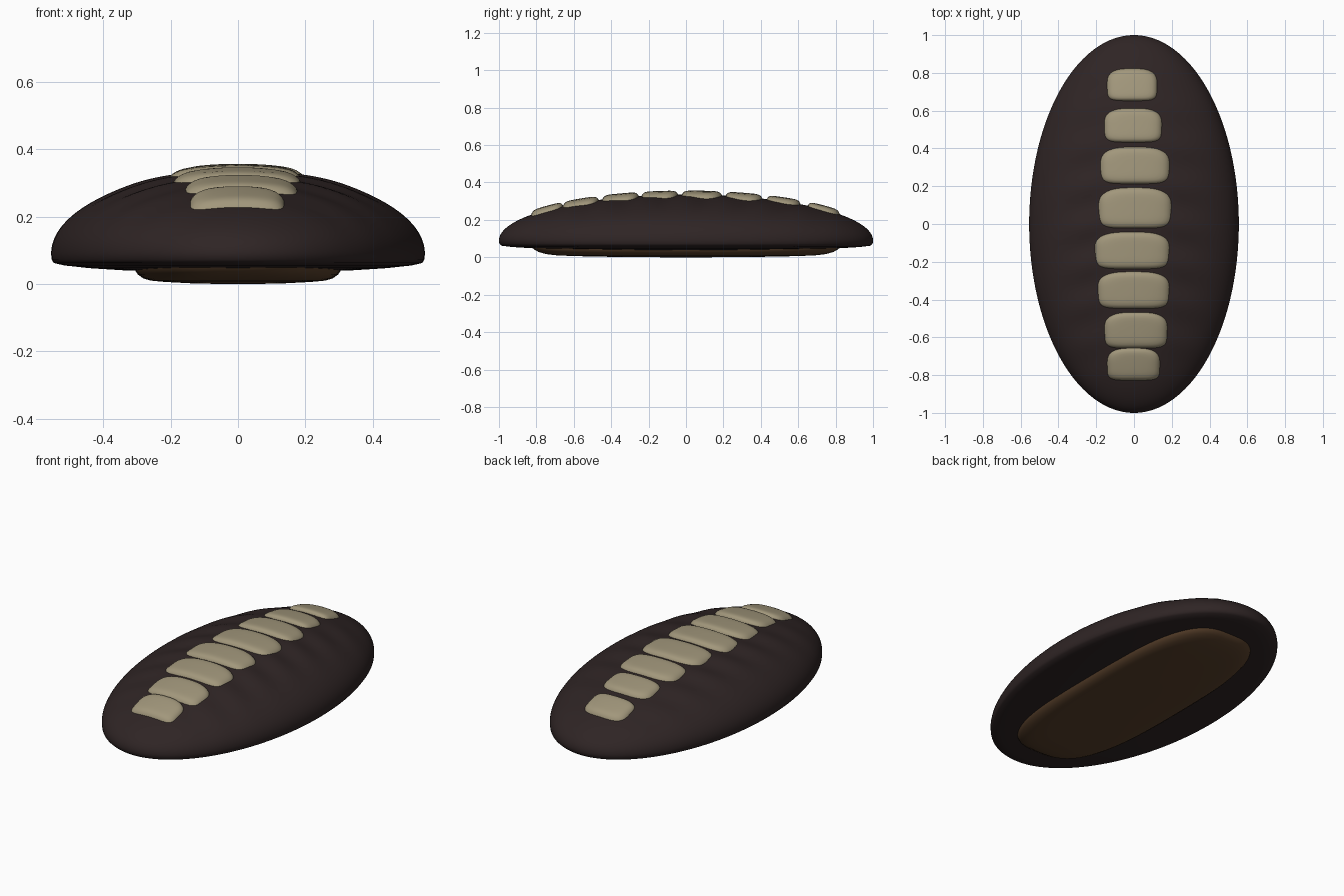
import bpy, bmesh, math

if "Cube" in bpy.data.objects:
    bpy.data.objects.remove(bpy.data.objects["Cube"], do_unlink=True)

HALF_X, HALF_Y = 0.555, 1.0
RIM_Z, RISE = 0.09, 0.245


def material(name, rgb):
    mat = bpy.data.materials.new(name)
    mat.use_nodes = True
    mat.diffuse_color = (*rgb, 1)
    mat.node_tree.nodes["Principled BSDF"].inputs["Base Color"].default_value = (*rgb, 1)
    return mat


dark = material("dark brown shell", (0.028, 0.018, 0.018))
cream = material("cream pad", (0.36, 0.31, 0.2))
brown = material("brown base", (0.1, 0.052, 0.024))

# Pads: front y, back y, left-hand x, right-hand x
PADS = [
    (-0.83, -0.655, -0.145, 0.14),
    (-0.66, -0.465, -0.16, 0.18),
    (-0.45, -0.25, -0.195, 0.19),
    (-0.24, -0.04, -0.21, 0.19),
    (-0.025, 0.195, -0.19, 0.2),
    (0.21, 0.41, -0.18, 0.19),
    (0.43, 0.615, -0.16, 0.15),
    (0.65, 0.825, -0.145, 0.125),
]


def dome_z(x, y):
    r2 = (x / HALF_X) ** 2 + (y / HALF_Y) ** 2
    return RIM_Z + RISE * math.sqrt(max(0.0, 1 - r2))


def wrinkle(x, y):
    """Soft sideways folds that spread from the row of pads."""
    spread = math.exp(-((abs(x) - 0.25) / 0.13) ** 2)
    fade = max(0.0, 1 - (y / 0.9) ** 2)
    return 0.006 * spread * fade * math.sin(2 * math.pi * (y + 0.25 * abs(x)) / 0.21)


def superellipse(a, n):
    c, s = math.cos(a), math.sin(a)
    return (math.copysign(abs(c) ** (2 / n), c), math.copysign(abs(s) ** (2 / n), s))


def ring_mesh(name, rings, mat, cap_start=False, cap_end=False):
    """Skin a list of closed rings; each cap is a fan to the ring centre."""
    bm = bmesh.new()
    loops = [[bm.verts.new(p) for p in ring] for ring in rings]
    count = len(loops[0])
    for a, b in zip(loops, loops[1:]):
        for i in range(count):
            j = (i + 1) % count
            bm.faces.new((a[i], a[j], b[j], b[i]))
    for use, loop in ((cap_start, loops[0]), (cap_end, loops[-1])):
        if use:
            bm.faces.new(loop)
    bmesh.ops.recalc_face_normals(bm, faces=bm.faces)
    mesh = bpy.data.meshes.new(name)
    bm.to_mesh(mesh)
    bm.free()
    mesh.materials.append(mat)
    obj = bpy.data.objects.new(name, mesh)
    bpy.context.collection.objects.link(obj)
    bpy.ops.object.select_all(action="DESELECT")
    obj.select_set(True)
    bpy.context.view_layer.objects.active = obj
    bpy.ops.object.shade_smooth_by_angle(angle=math.radians(50))
    return obj


# Domed shell: underside rings, rim, then the wrinkled top
SIDES = 160
angles = [2 * math.pi * i / SIDES for i in range(SIDES)]
rings = []
for r, z in ((0.02, 0.04), (0.6, 0.04), (0.8, 0.047), (0.93, 0.055), (0.985, 0.062), (0.998, 0.073)):
    rings.append([(r * HALF_X * math.cos(a), r * HALF_Y * math.sin(a), z) for a in angles])
STEPS = 60
for k in range(STEPS):
    r = math.cos(k / STEPS * math.pi / 2)
    ring = []
    for a in angles:
        x, y = r * HALF_X * math.cos(a), r * HALF_Y * math.sin(a)
        ring.append((x, y, dome_z(x, y) + wrinkle(x, y)))
    rings.append(ring)
ring_mesh("shell", rings, dark, True, True)

# Row of raised pads, squarer at the front edge than at the back
for number, (y0, y1, x0, x1) in enumerate(PADS, 1):
    cx, cy = (x0 + x1) / 2, (y0 + y1) / 2
    rings = []
    for t in (1.0, 0.985, 0.96, 0.92, 0.86, 0.78, 0.65, 0.5, 0.3, 0.1):
        lift = -0.012 + 0.034 * (1 - t ** 8) ** 0.6
        ring = []
        for i in range(72):
            a = 2 * math.pi * i / 72
            u, v = superellipse(a, 3.0 if math.sin(a) > 0 else 5.0)
            x, y = cx + t * u * (x1 - x0) / 2, cy + t * v * (y1 - y0) / 2
            ring.append((x, y, dome_z(x, y) + lift))
        rings.append(ring)
    ring_mesh(f"pad_{number}", rings, cream, False, True)

# Shallow base plate underneath, with rounded ends
rings = []
for t, z in ((1.0, 0.055), (0.99, 0.042), (0.96, 0.028), (0.91, 0.017), (0.84, 0.01), (0.7, 0.006), (0.4, 0.001), (0.1, 0.0)):
    ring = []
    for i in range(96):
        u, v = superellipse(2 * math.pi * i / 96, 3.0)
        ring.append((t * u * 0.31, t * v * 0.82, z))
    rings.append(ring)
ring_mesh("base_plate", rings, brown, False, True)
